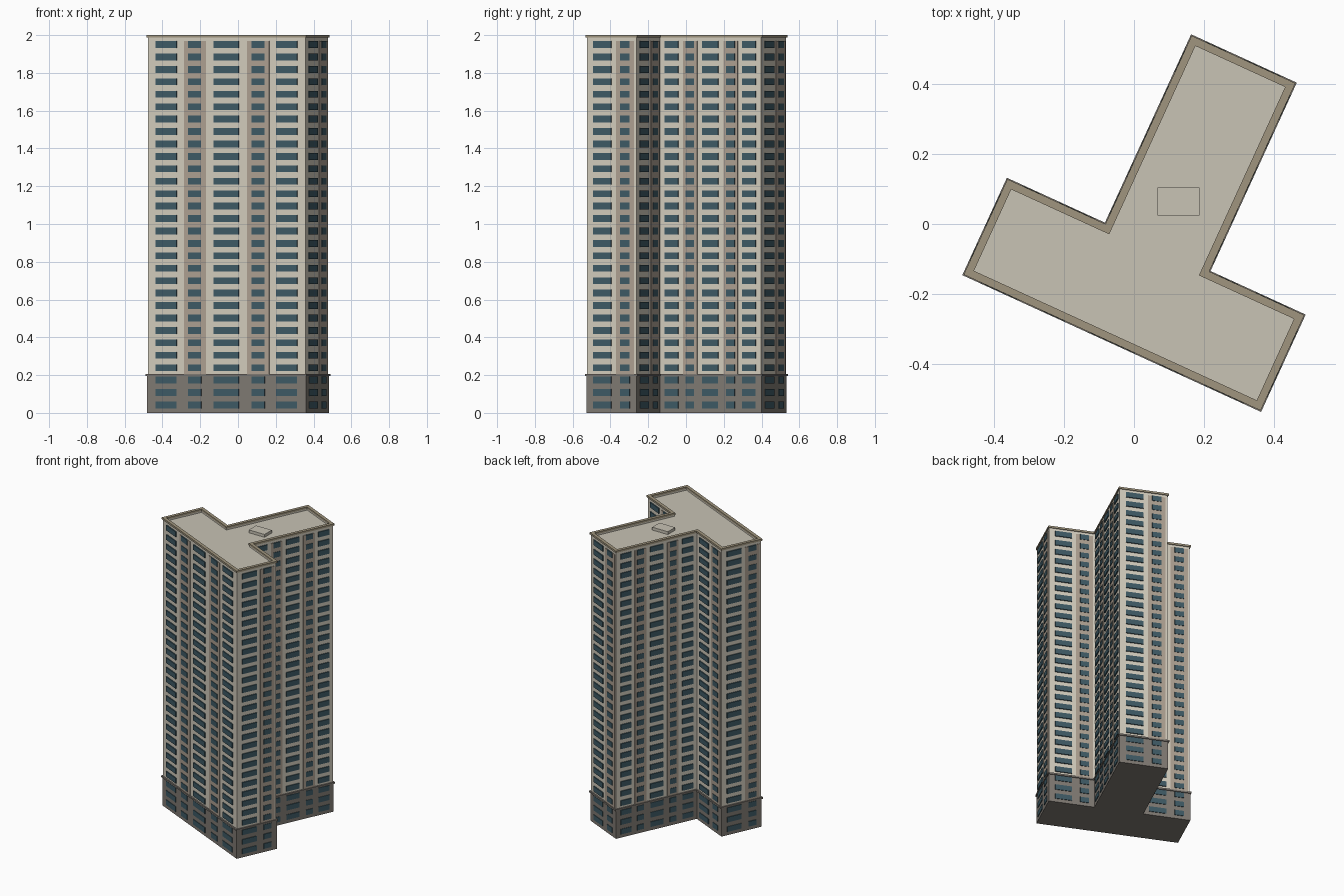
import bpy, bmesh, math
from mathutils import Vector, Matrix

if "Cube" in bpy.data.objects:
    bpy.data.objects.remove(bpy.data.objects["Cube"])

ROT = Matrix.Rotation(math.radians(-24.6), 4, 'Z')

def material(name, rgb):
    m = bpy.data.materials.new(name)
    lin = [((c / 255 + 0.055) / 1.055) ** 2.4 for c in rgb]
    m.diffuse_color = (*lin, 1)
    m.use_nodes = True
    m.node_tree.nodes["Principled BSDF"].inputs["Base Color"].default_value = m.diffuse_color
    return m

CREAM = material("cream wall", (212, 205, 190))
TAUPE = material("taupe strip", (174, 161, 146))
STONE = material("grey stone base", (128, 122, 115))
GLASS = material("blue glass", (62, 90, 101))
ROOF = material("roof grey", (200, 195, 181))
TRIM = material("tan trim", (160, 149, 126))

# T-shaped plan, counter-clockwise, in the building's own axes
PLAN = [Vector(p) for p in [(-.375, -.327), (.543, -.327), (.543, -.040), (.245, -.040),
                            (.245, .550), (-.068, .550), (-.068, -.040), (-.375, -.040)]]

def edges(poly):
    return [(poly[i], poly[(i + 1) % len(poly)]) for i in range(len(poly))]

def normal(a, b):
    d = (b - a).normalized()
    return Vector((d.y, -d.x))

def offset(d):
    n = [normal(a, b) for a, b in edges(PLAN)]
    return [p + (n[i - 1] + n[i]) * d for i, p in enumerate(PLAN)]

def finish(bm, name, mat, turn=True):
    bmesh.ops.recalc_face_normals(bm, faces=bm.faces)
    me = bpy.data.meshes.new(name)
    bm.to_mesh(me)
    bm.free()
    if turn:
        me.transform(ROT)
    me.materials.append(mat)
    ob = bpy.data.objects.new(name, me)
    bpy.context.collection.objects.link(ob)
    return ob

def prism(name, d, z0, z1, mat):
    bm = bmesh.new()
    lo, hi = [[bm.verts.new((p.x, p.y, z)) for p in offset(d)] for z in (z0, z1)]
    bm.faces.new(lo)
    bm.faces.new(hi)
    for i in range(len(lo)):
        j = (i + 1) % len(lo)
        bm.faces.new((lo[i], lo[j], hi[j], hi[i]))
    return finish(bm, name, mat)

def ring(name, d_in, d_out, z0, z1, mat):
    bm = bmesh.new()
    loops = [[bm.verts.new((p.x, p.y, z)) for p in offset(d)]
             for d, z in ((d_out, z0), (d_out, z1), (d_in, z1), (d_in, z0))]
    for k in range(4):
        a, b = loops[k], loops[(k + 1) % 4]
        for i in range(len(a)):
            j = (i + 1) % len(a)
            bm.faces.new((a[i], a[j], b[j], b[i]))
    return finish(bm, name, mat)

def plate(bm, a, b, t0, t1, z0, z1, depth):
    """Thin plate on the wall a-b, from fraction t0 to t1 along it."""
    n = normal(a, b)
    p, q = a.lerp(b, t0), a.lerp(b, t1)
    plan = [p - n * .001, q - n * .001, q + n * depth, p + n * depth]
    lo, hi = [[bm.verts.new((c.x, c.y, z)) for c in plan] for z in (z0, z1)]
    bm.faces.new(lo)
    bm.faces.new(hi)
    for i in range(4):
        j = (i + 1) % 4
        bm.faces.new((lo[i], lo[j], hi[j], hi[i]))

# Main masses
prism("tower_body", 0, 0.19, 1.972, CREAM)
prism("stone_base", .003, 0, 0.197, STONE)
prism("base_ledge", .009, 0.195, 0.206, STONE)
prism("roof_deck", -.008, 1.965, 1.976, ROOF)
ring("parapet", -.013, 0, 1.97, 1.988, CREAM)
ring("parapet_coping", -.016, .006, 1.987, 2.0, TRIM)

# Window columns and strips as fractions of each wall
LONG_WIN = [(.052, .184), (.257, .340), (.420, .578), (.660, .743), (.816, .948)]
LONG_STRIP = [(.230, .370), (.630, .770)]
SHORT_WIN = [(.130, .495), (.675, .870)]
SHORT_STRIP = [(.590, .955)]

strips, windows = bmesh.new(), bmesh.new()
for a, b in edges(PLAN):
    is_long = (b - a).length > .4
    for t0, t1 in LONG_STRIP if is_long else SHORT_STRIP:
        plate(strips, a, b, t0, t1, .2, 1.968, .004)
    for t0, t1 in LONG_WIN if is_long else SHORT_WIN:
        for k in range(30):
            z = .042 + k * .0658
            plate(windows, a, b, t0, t1, z - .018, z + .018, .007)
finish(strips, "vertical_strips", TAUPE)
finish(windows, "windows", GLASS)

# Low roof hatch, square to the world axes
bm = bmesh.new()
bmesh.ops.create_cube(bm, size=1)
bmesh.ops.scale(bm, vec=(.12, .08, .022), verts=bm.verts)
bmesh.ops.translate(bm, vec=(.127, .064, 1.985), verts=bm.verts)
finish(bm, "roof_hatch", ROOF, turn=False)
